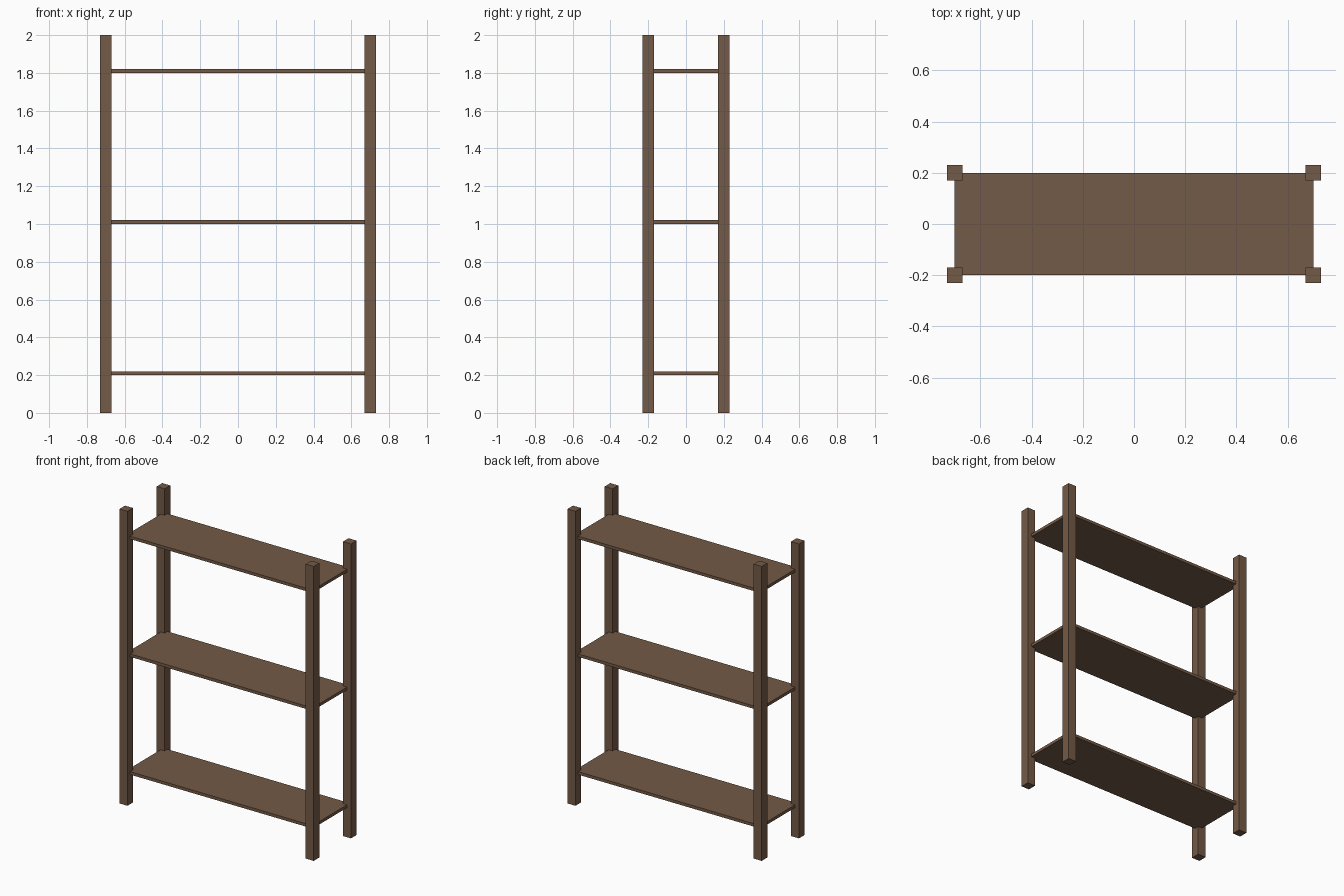
import bpy

if "Cube" in bpy.data.objects:
    bpy.data.objects.remove(bpy.data.objects["Cube"], do_unlink=True)

HEIGHT = 2.0
WIDTH, DEPTH = 1.4, 0.4      # spacing between post centres
POST = 0.06
THICKNESS = 0.02

# Brown wood
wood = bpy.data.materials.new("brown_wood")
wood.use_nodes = True
colour = (0.175, 0.103, 0.063, 1)
wood.diffuse_color = colour
wood.node_tree.nodes["Principled BSDF"].inputs["Base Color"].default_value = colour


def add_box(name, size, base):
    """Box with the given size whose bottom centre sits at base."""
    x, y, z = base
    bpy.ops.mesh.primitive_cube_add(size=1, location=(x, y, z + size[2] / 2))
    box = bpy.context.object
    box.name = name
    box.scale = size
    bpy.ops.object.transform_apply(location=False, rotation=False, scale=True)
    box.data.materials.append(wood)


# Four corner posts
for side, sx in (("left", 1), ("right", -1)):
    for end, sy in (("front", -1), ("back", 1)):
        add_box(f"{end}_{side}_post", (POST, POST, HEIGHT),
                (sx * WIDTH / 2, sy * DEPTH / 2, 0))

# Three shelves, their corners set into the posts
for level, z in (("bottom", 0.2), ("middle", 1.0), ("top", 1.8)):
    add_box(f"{level}_shelf", (WIDTH, DEPTH, THICKNESS), (0, 0, z))
